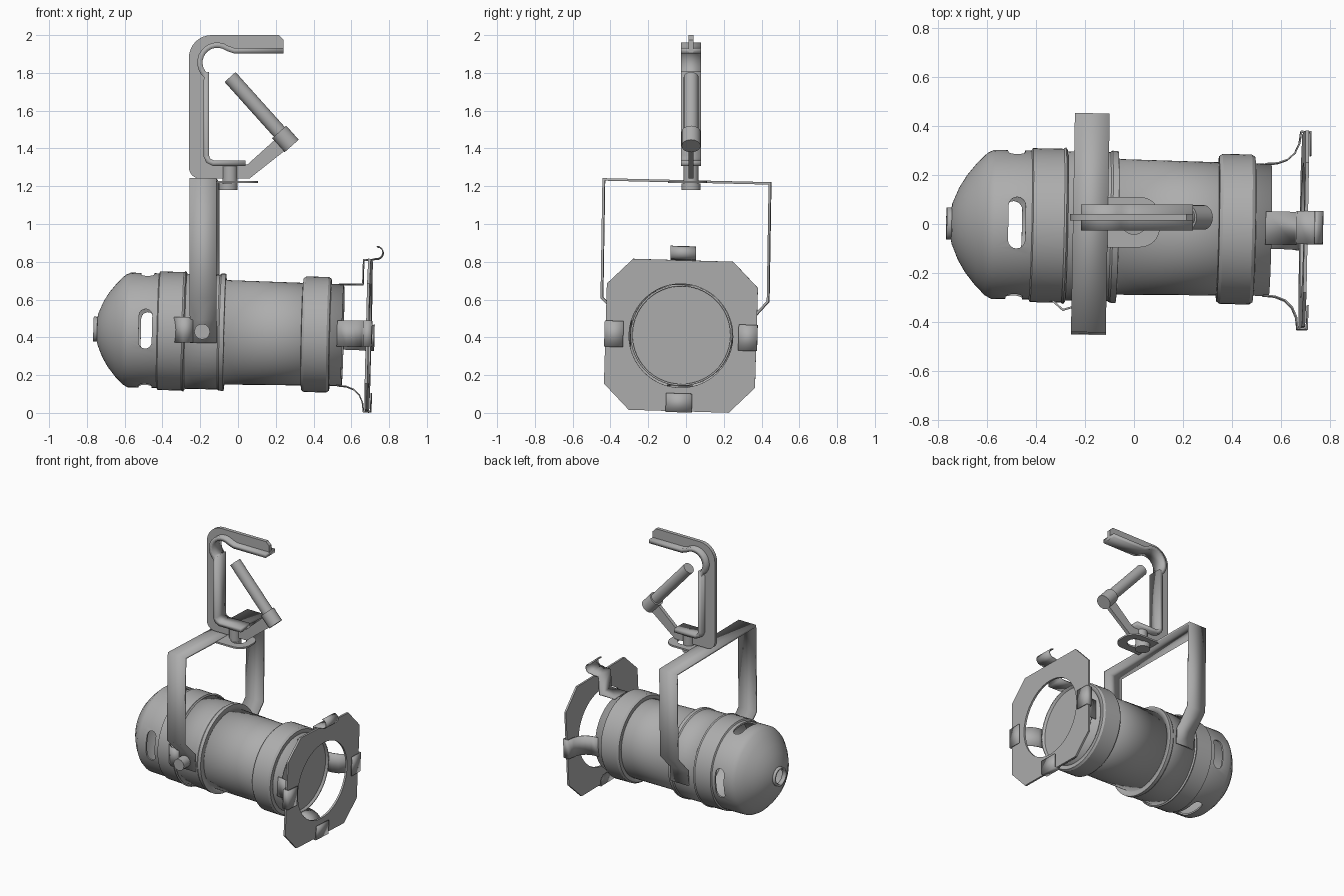
import bpy, bmesh
from math import radians, cos, sin, pi
from mathutils import Matrix, Vector

if "Cube" in bpy.data.objects:
    bpy.data.objects.remove(bpy.data.objects["Cube"])

metal = bpy.data.materials.new("grey_metal")
metal.use_nodes = True
GREY = (0.42, 0.42, 0.42, 1)
metal.diffuse_color = GREY
metal.node_tree.nodes["Principled BSDF"].inputs["Base Color"].default_value = GREY

# Planes for flat profiles, and the slightly tilted frame of the lamp body
T, R = Matrix.Translation, Matrix.Rotation
XZ = R(pi / 2, 4, 'X')
YZ = Matrix(((0, 0, 1, 0), (1, 0, 0, 0), (0, 1, 0, 0), (0, 0, 0, 1)))
BODY = (T((0, -0.013, 0.425)) @ R(-0.02, 4, 'Z') @ R(0.024, 4, 'Y') @ R(-0.03, 4, 'X'))
parts = []


def add(name, bm, matrix):
    bmesh.ops.remove_doubles(bm, verts=bm.verts, dist=1e-5)
    bmesh.ops.recalc_face_normals(bm, faces=bm.faces)
    mesh = bpy.data.meshes.new(name)
    bm.to_mesh(mesh)
    bm.free()
    mesh.materials.append(metal)
    obj = bpy.data.objects.new(name, mesh)
    obj.matrix_world = matrix
    bpy.context.collection.objects.link(obj)
    parts.append(obj)
    return obj


def thicken(obj, amount):
    mod = obj.modifiers.new("thickness", 'SOLIDIFY')
    mod.thickness, mod.offset, mod.use_even_offset = amount, 0, True
    return obj


def arc(cx, cy, r, start, end, n=8):
    angles = [radians(start + (end - start) * i / n) for i in range(n + 1)]
    return [(cx + r * cos(a), cy + r * sin(a)) for a in angles]


def plate(name, loops, depth, matrix):
    """Flat outline, with optional holes, extruded to a depth."""
    curve = bpy.data.curves.new(name, 'CURVE')
    curve.dimensions, curve.fill_mode, curve.extrude = '2D', 'BOTH', depth / 2
    for loop in loops:
        spline = curve.splines.new('POLY')
        spline.points.add(len(loop) - 1)
        for point, (x, y) in zip(spline.points, loop):
            point.co = (x, y, 0, 1)
        spline.use_cyclic_u = True
    temp = bpy.data.objects.new(name, curve)
    bm = bmesh.new()
    mesh = temp.to_mesh()
    bm.from_mesh(mesh)
    temp.to_mesh_clear()
    bpy.data.objects.remove(temp)
    bpy.data.curves.remove(curve)
    return add(name, bm, matrix)


def ribbon(name, path, width, thickness, matrix):
    """Bent strip that follows a flat path."""
    bm = bmesh.new()
    rows = [[bm.verts.new((x, y, s * width / 2)) for s in (-1, 1)] for x, y in path]
    for a, b in zip(rows, rows[1:]):
        bm.faces.new((a[0], b[0], b[1], a[1]))
    return thicken(add(name, bm, matrix), thickness)


def revolve(name, profile, thickness=0.012, steps=56):
    """Shell turned around the lamp axis from (x, radius) points."""
    bm = bmesh.new()
    verts = [bm.verts.new((x, 0, r)) for x, r in profile]
    edges = [bm.edges.new(pair) for pair in zip(verts, verts[1:])]
    bmesh.ops.spin(bm, geom=verts + edges, cent=(0, 0, 0), axis=(1, 0, 0),
                   angle=2 * pi, steps=steps, use_duplicate=False)
    return thicken(add(name, bm, BODY), thickness)


def rod(name, start, end, radius, sides=24, space=Matrix()):
    start, end = Vector(start), Vector(end)
    axis = end - start
    bm = bmesh.new()
    bmesh.ops.create_cone(bm, cap_ends=True, segments=sides, radius1=radius,
                          radius2=radius, depth=axis.length)
    turn = axis.to_track_quat('Z', 'Y').to_matrix().to_4x4()
    return add(name, bm, space @ T((start + end) / 2) @ turn)


# Lamp body shells
cap = revolve("rear_cap", [(-0.74, 0.06), (-0.737, 0.08), (-0.71, 0.145), (-0.68, 0.195),
                           (-0.64, 0.245), (-0.6, 0.285), (-0.575, 0.298), (-0.42, 0.298),
                           (-0.415, 0.308), (-0.29, 0.308), (-0.28, 0.315)])
revolve("rear_nub", [(-0.765, 0.06), (-0.735, 0.06)])
revolve("middle_collar", [(-0.285, 0.298), (-0.1, 0.298), (-0.092, 0.304),
                          (-0.075, 0.304), (-0.072, 0.275)])
revolve("barrel", [(-0.09, 0.272), (0.555, 0.264)], 0.01)
revolve("front_ring", [(0.345, 0.27), (0.347, 0.293), (0.357, 0.3), (0.473, 0.3),
                       (0.483, 0.293), (0.485, 0.27)])
rod("lens", (0.52, 0, 0), (0.535, 0, 0), 0.262, 56, BODY)

# Vent slots cut through the rear cap in both directions
slot = arc(-0.485, 0.07, 0.035, 0, 180) + arc(-0.485, -0.07, 0.035, 180, 360)
cutters = []
for plane in (XZ, Matrix()):
    cutter = plate("slot_cutter", [slot], 0.9, BODY @ plane)
    cutter.hide_render = True
    cutters.append(cutter)
    mod = cap.modifiers.new("slots", 'BOOLEAN')
    mod.operation, mod.solver, mod.object = 'DIFFERENCE', 'EXACT', cutter
bpy.context.view_layer.update()
cut = bpy.data.meshes.new_from_object(cap.evaluated_get(bpy.context.evaluated_depsgraph_get()))
cap.modifiers.clear()
cap.data = cut
for cutter in cutters:
    parts.remove(cutter)
    bpy.data.objects.remove(cutter)

# Filter frame: chamfered square with a round opening
h, c = 0.4, 0.265
octagon = [(-c, -h), (c, -h), (h, -c), (h, c), (c, h), (-c, h), (-h, c), (-h, -c)]
plate("filter_frame", [octagon, arc(0, 0, 0.275, 0, 352.5, 47)], 0.014,
      BODY @ T((0.692, 0, 0)) @ YZ)

# Three hooked clips and a curled latch on top
hook = [(0.53, 0.268), (0.58, 0.272), (0.62, 0.287), (0.65, 0.315), (0.668, 0.355),
        (0.674, 0.402), (0.712, 0.402), (0.714, 0.305)]
for k, side in enumerate(("right", "bottom", "left"), 1):
    ribbon(side + "_clip", hook, 0.138, 0.006, BODY @ R(k * pi / 2, 4, 'X') @ XZ)
latch = [(0.53, 0.268), (0.655, 0.27), (0.656, 0.4), (0.70, 0.402)]
ribbon("top_latch", latch + arc(0.725, 0.44, 0.033, -100, 90), 0.135, 0.006, BODY @ XZ)

# Yoke: bent strap with a rounded tab for the bolt
yoke = [(-0.325, 0.37), (-0.333, 0.495), (-0.445, 0.61), (-0.435, 1.236),
        (0.445, 1.215), (0.435, 0.59), (0.325, 0.47), (0.315, 0.36)]
ribbon("yoke", yoke, 0.142, 0.013, T((-0.178, 0, 0)) @ R(-0.018, 4, 'Z') @ YZ)
tab = [(-0.12, -0.095)] + arc(0.025, -0.015, 0.08, -90, 0) + \
      arc(0.025, 0.03, 0.08, 0, 90) + [(-0.12, 0.11)]
plate("yoke_tab", [tab, arc(0, 0.01, 0.052, 0, 345, 23)], 0.012, T((0, 0, 1.222)))

# Tilt knob and the small bent bracket beside it
rod("tilt_knob", (-0.19, -0.32, 0.43), (-0.19, -0.41, 0.43), 0.042, 12)
ribbon("side_bracket", [(-0.335, -0.31), (-0.29, -0.35), (-0.24, -0.335)], 0.135, 0.008,
       T((0, 0, 0.44)))

# Hanging hook: thin web with a wide flange along its inner edge
HOOK = T((0, 0.027, 0)) @ XZ
web = [(0.24, 1.905), (0.24, 1.975), (0.215, 2.0)] + arc(-0.14, 1.88, 0.12, 90, 180) + \
      arc(-0.2, 1.3, 0.06, 180, 270) + [(0.06, 1.24), (0.25, 1.39), (0.2, 1.45),
      (0.05, 1.315), (-0.12, 1.315), (-0.16, 1.36), (-0.16, 1.79)] + \
      arc(-0.11, 1.855, 0.085, 230, 60, 12) + [(-0.02, 1.908)]
plate("hook_web", [web], 0.026, HOOK)
flange = [(0.04, 1.322), (-0.13, 1.322), (-0.157, 1.335), (-0.168, 1.36), (-0.168, 1.785)] + \
         arc(-0.11, 1.855, 0.092, 230, 55, 12) + [(-0.02, 1.917), (0.24, 1.917)]
ribbon("hook_flange", flange, 0.106, 0.028, HOOK)

# Bolts
Y = 0.027
rod("clamp_bolt_shaft", (-0.042, Y, 1.778), (0.23, Y, 1.475), 0.039)
rod("clamp_bolt_head", (0.218, Y, 1.487), (0.284, Y, 1.413), 0.05)
rod("yoke_bolt_shaft", (-0.042, Y, 1.2), (-0.042, Y, 1.315), 0.039)
rod("yoke_bolt_head", (-0.052, Y, 1.18), (-0.052, Y, 1.214), 0.05)

# Smooth round surfaces, keep edges sharp
bpy.ops.object.select_all(action='DESELECT')
for obj in parts:
    obj.select_set(True)
bpy.context.view_layer.objects.active = parts[0]
bpy.ops.object.shade_smooth_by_angle(angle=radians(30))
